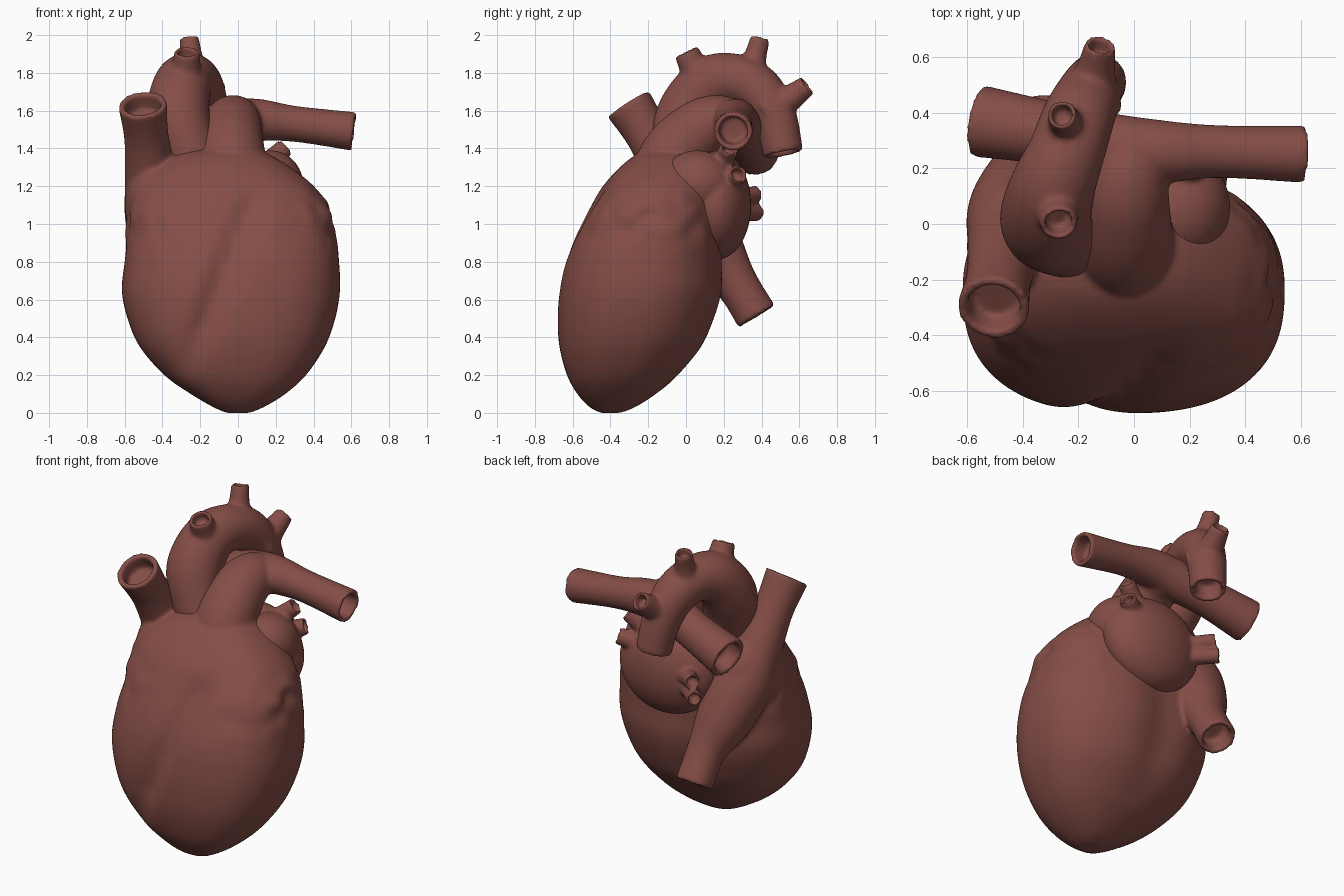
import bpy, bmesh, math
from mathutils import Vector, noise

if "Cube" in bpy.data.objects:
    bpy.data.objects.remove(bpy.data.objects["Cube"])

mat = bpy.data.materials.new("dark_red_tissue")
mat.diffuse_color = (0.235, 0.075, 0.062, 1)
mat.use_nodes = True
mat.node_tree.nodes["Principled BSDF"].inputs["Base Color"].default_value = mat.diffuse_color


def spline(rows, steps):
    """Smooth Catmull-Rom interpolation through rows of numbers."""
    pts = [rows[0]] + list(rows) + [rows[-1]]
    out = []
    for i in range(1, len(pts) - 2):
        for s in range(steps):
            t = s / steps
            out.append([0.5 * (2 * b + (c - a) * t + (2 * a - 5 * b + 4 * c - d) * t * t
                               + (3 * b - a - 3 * c + d) * t ** 3)
                        for a, b, c, d in zip(*pts[i - 1:i + 3])])
    return out + [list(rows[-1])]


def loft(bm, rings):
    """Skin a list of point rings and close both ends."""
    vs = [[bm.verts.new(p) for p in ring] for ring in rings]
    n = len(vs[0])
    for a, b in zip(vs, vs[1:]):
        for k in range(n):
            bm.faces.new((a[k], a[(k + 1) % n], b[(k + 1) % n], b[k]))
    bm.faces.new(vs[0][::-1])
    bm.faces.new(vs[-1])


def vessel(bm, path, open_start=False, open_end=True, segs=32):
    """Round tube along (x, y, z, radius) points with hollow ends."""
    rows = spline(path, 8)
    pos = [Vector(r[:3]) for r in rows]
    tan = [(pos[min(i + 1, len(pos) - 1)] - pos[max(i - 1, 0)]).normalized()
           for i in range(len(pos))]
    data = [(p, t, r[3]) for p, t, r in zip(pos, tan, rows)]

    def recess(p, t, r, side):
        depth = min(0.1, r * 1.2)
        return [(p, t, r * 0.74), (p - t * side * depth, t, r * 0.7)]
    if open_end:
        data = data + recess(*data[-1], 1)
    if open_start:
        data = recess(*data[0], -1)[::-1] + data
    side = data[0][1].orthogonal().normalized()
    rings = []
    for p, t, r in data:
        side = (side - t * side.dot(t)).normalized()
        up = t.cross(side)
        rings.append([p + (side * math.cos(a) + up * math.sin(a)) * r
                      for a in (2 * math.pi * k / segs for k in range(segs))])
    loft(bm, rings)


def blob(bm, centre, radii):
    """Ellipsoid chamber."""
    made = bmesh.ops.create_uvsphere(bm, u_segments=40, v_segments=24, radius=1)
    for v in made["verts"]:
        v.co = Vector([c + r * x for c, r, x in zip(centre, radii, v.co)])


def finish(name, bm, iterations):
    """Fuse the overlapping pieces into one smooth skin."""
    bmesh.ops.recalc_face_normals(bm, faces=bm.faces)
    me = bpy.data.meshes.new(name)
    bm.to_mesh(me)
    bm.free()
    ob = bpy.data.objects.new(name, me)
    bpy.context.collection.objects.link(ob)
    me.materials.append(mat)
    rem = ob.modifiers.new("fuse", 'REMESH')
    rem.mode = 'VOXEL'
    rem.voxel_size = 0.012
    rem.use_smooth_shade = True
    sm = ob.modifiers.new("soften", 'SMOOTH')
    sm.factor = 0.5
    sm.iterations = iterations
    bpy.context.view_layer.objects.active = ob
    ob.select_set(True)
    for m in ("fuse", "soften"):
        bpy.ops.object.modifier_apply(modifier=m)
    ob.select_set(False)


def ventricles(bm):
    # z, left x, right x, front y, back y
    sections = [
        (0.00, -.06, .06, -.45, -.35), (0.03, -.13, .135, -.51, -.27),
        (0.10, -.25, .25, -.575, -.16), (0.20, -.39, .36, -.63, -.04),
        (0.35, -.52, .46, -.67, .09), (0.50, -.585, .515, -.68, .16),
        (0.65, -.615, .54, -.67, .20), (0.80, -.60, .535, -.64, .20),
        (0.95, -.585, .515, -.58, .20), (1.10, -.57, .475, -.50, .18),
        (1.20, -.53, .40, -.44, .16), (1.30, -.44, .28, -.35, .12),
        (1.37, -.32, .16, -.26, .06), (1.40, -.20, .05, -.17, .0)]
    rings = []
    for z, x0, x1, y0, y1 in spline(sections, 6):
        ring = []
        for k in range(96):
            a = 2 * math.pi * k / 96
            c, s = math.cos(a), math.sin(a)
            # fuller corners in front than behind
            e = 0.78 if s < 0 else 0.9
            x = (x0 + x1) / 2 + (x1 - x0) / 2 * math.copysign(abs(c) ** e, c)
            y = (y0 + y1) / 2 + (y1 - y0) / 2 * math.copysign(abs(s) ** e, s)
            # diagonal groove in front, shallow one behind
            fade = max(0, min(1, (z - 0.15) / 0.3, (1.25 - z) / 0.2))
            gx = 0.09 - 0.39 * (1.15 - z) if s < 0 else -0.08
            depth, width = (0.045, 0.08) if s < 0 else (0.03, 0.13)
            y -= s * fade * depth * math.exp(-((x - gx) / width) ** 2)
            # wrinkled fatty patches below the auricles
            patch = math.exp(-((z - 1.04) / 0.13) ** 2) * abs(c)
            bump = noise.noise(Vector((x, y, z)) * 10) * 0.028 * patch
            ring.append((x + c * bump, y + s * bump, z))
        rings.append(ring)
    loft(bm, rings)


# ventricles, right atrium with both great veins, pulmonary trunk and its arteries
bm = bmesh.new()
ventricles(bm)
blob(bm, (-.42, -.08, 1.1), (.18, .26, .25))
vessel(bm, [(-.505, -.305, 1.635, .13), (-.485, -.195, 1.46, .118), (-.46, -.08, 1.25, .14),
            (-.42, .03, 1.05, .18), (-.37, .15, .85, .165), (-.33, .27, .68, .115),
            (-.32, .375, .51, .113)], open_start=True)
vessel(bm, [(-.02, -.12, 1.1, .22), (-.035, -.07, 1.34, .185), (-.035, .05, 1.48, .165),
            (-.025, .16, 1.535, .15), (0, .27, 1.54, .12)], open_end=False)
vessel(bm, [(.615, .25, 1.49, .103), (.3, .26, 1.53, .095), (.08, .26, 1.55, .115),
            (-.1, .28, 1.52, .12), (-.3, .325, 1.46, .115), (-.56, .37, 1.38, .13)],
       open_start=True)
finish("heart_body", bm, 8)

# aorta: arch and three upper branches
bm = bmesh.new()
vessel(bm, [(-.17, -.06, 1.2, .14), (-.26, -.04, 1.4, .15), (-.315, .01, 1.58, .165),
            (-.295, .12, 1.73, .155), (-.245, .25, 1.765, .138), (-.2, .38, 1.71, .13),
            (-.16, .47, 1.57, .115), (-.13, .515, 1.37, .106)])
vessel(bm, [(-.285, .11, 1.70, .13), (-.275, .05, 1.81, .083), (-.27, .0, 1.915, .066)])
vessel(bm, [(-.235, .33, 1.72, .12), (-.245, .36, 1.86, .066), (-.26, .395, 1.99, .052)])
vessel(bm, [(-.16, .43, 1.6, .12), (-.14, .54, 1.66, .075), (-.12, .645, 1.735, .055)])
finish("aorta", bm, 8)

# left atrium, auricle and four pulmonary veins
bm = bmesh.new()
blob(bm, (.01, .16, 1.1), (.325, .185, .29))
blob(bm, (.17, .06, 1.21), (.175, .2, .18))
for base, tip, r in (((.1, .17, 1.27), (.25, .23, 1.405), .05),
                     ((.1, .19, 1.2), (.29, .28, 1.265), .05),
                     ((-.14, .22, 1.12), (-.31, .375, 1.16), .044),
                     ((-.14, .21, 1.06), (-.33, .385, 1.06), .044)):
    mid = tuple((a + b) / 2 for a, b in zip(base, tip))
    vessel(bm, [base + (r * 1.6,), mid + (r * 1.15,), tip + (r,)])
finish("left_atrium", bm, 4)
